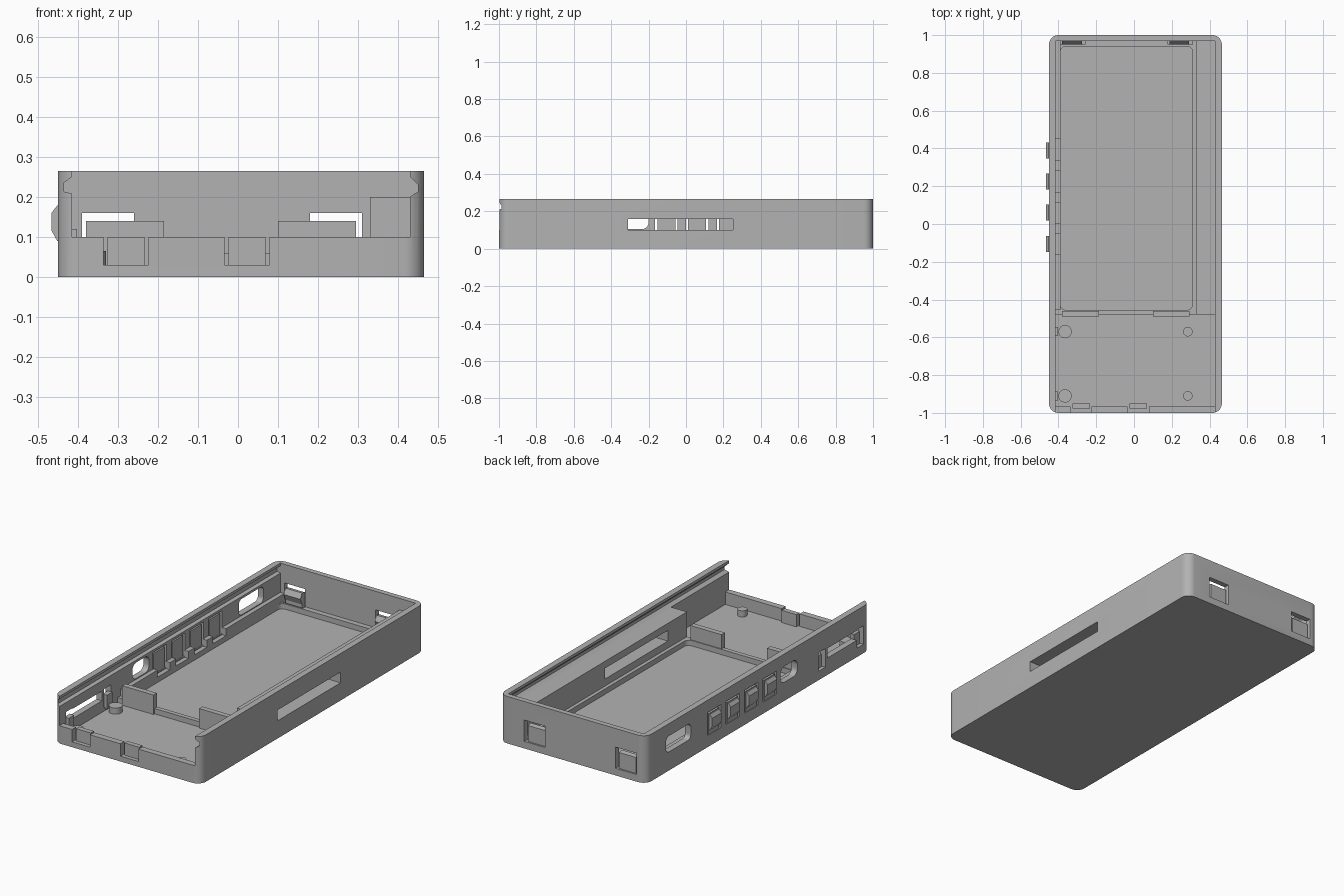
import bpy, bmesh, math

cube = bpy.data.objects.get("Cube")
if cube:
    bpy.data.objects.remove(cube, do_unlink=True)

grey = bpy.data.materials.new("matte grey")
grey.use_nodes = True
tone = (0.45, 0.45, 0.45, 1)
grey.diffuse_color = tone
grey.node_tree.nodes["Principled BSDF"].inputs["Base Color"].default_value = tone


def prism(name, points, lo, hi, axis="Z"):
    """Extrude a 2D outline: (x, y) along Z, (x, z) along Y, (y, z) along X."""
    place = {"Z": lambda a, b, h: (a, b, h),
             "Y": lambda a, b, h: (a, h, b),
             "X": lambda a, b, h: (h, a, b)}[axis]
    bm = bmesh.new()
    low = [bm.verts.new(place(a, b, lo)) for a, b in points]
    high = [bm.verts.new(place(a, b, hi)) for a, b in points]
    bm.faces.new(low)
    bm.faces.new(high)
    for i in range(len(points)):
        j = (i + 1) % len(points)
        bm.faces.new((low[i], low[j], high[j], high[i]))
    bmesh.ops.recalc_face_normals(bm, faces=bm.faces)
    mesh = bpy.data.meshes.new(name)
    bm.to_mesh(mesh)
    bm.free()
    mesh.materials.append(grey)
    obj = bpy.data.objects.new(name, mesh)
    bpy.context.collection.objects.link(obj)
    return obj


def rounded(a0, a1, b0, b1, r, steps=8):
    """Outline of a rectangle with rounded corners."""
    pts = []
    corners = [(a1 - r, b1 - r), (a0 + r, b1 - r), (a0 + r, b0 + r), (a1 - r, b0 + r)]
    for q, (a, b) in enumerate(corners):
        for s in range(steps + 1):
            t = math.pi / 2 * (q + s / steps)
            pts.append((a + r * math.cos(t), b + r * math.sin(t)))
    return pts


def box(name, x0, x1, y0, y1, z0, z1):
    return prism(name, [(x0, y0), (x1, y0), (x1, y1), (x0, y1)], z0, z1)


def cut(target, cutter):
    mod = target.modifiers.new("cut", "BOOLEAN")
    mod.operation = "DIFFERENCE"
    mod.solver = "EXACT"
    mod.object = cutter
    bpy.context.view_layer.objects.active = target
    bpy.ops.object.modifier_apply(modifier=mod.name)
    bpy.data.objects.remove(cutter, do_unlink=True)


def cut_box(*dims):
    cut(shell, box("cutter", *dims))


LEFT, RIGHT, BACK = -0.415, 0.43, 0.97   # inner wall planes
FLOOR, DECK = 0.03, 0.06                 # pocket floor and raised deck
BUTTONS = [-0.105, 0.06, 0.225, 0.39]

# Outer shell
shell = prism("case_shell", rounded(-0.45, 0.465, -1, 1, 0.05), 0, 0.265)

# Upper opening with the sliding-lid grooves, open at the front
lid = [(LEFT, 0.2), (RIGHT, 0.2), (0.45, 0.213), (0.45, 0.23), (RIGHT, 0.25),
       (RIGHT, 0.3), (LEFT, 0.3), (LEFT, 0.25), (-0.435, 0.235), (-0.435, 0.213), (LEFT, 0.208)]
cut(shell, prism("cutter", lid, -1.1, BACK, "Y"))

# Compartments; the uncut part on the +x side is the thick ledge
cut_box(LEFT, RIGHT, -1.1, -0.48, 0.1, 0.22)
cut_box(LEFT, RIGHT, -0.965, -0.48, FLOOR, 0.15)
cut_box(LEFT, 0.33, -0.6, BACK, DECK, 0.22)
cut(shell, prism("cutter", rounded(-0.39, 0.31, -0.455, 0.94, 0.03), FLOOR, 0.1))

# Side slot through the ledge
cut_box(0.3, 0.5, -0.31, 0.25, 0.1, 0.16)

# Rounded ports and button openings in the -x wall
for y0, y1, r in [(-0.35, -0.2, 0.035), (0.6, 0.82, 0.025)]:
    cut(shell, prism("cutter", rounded(y0, y1, 0.105, 0.195, r), -0.5, -0.4, "X"))
for y in BUTTONS:
    cut_box(-0.5, -0.4, y - 0.06, y + 0.06, 0.065, 0.195)

# Front port of the -x wall with a clip hole at each end
cut_box(-0.5, -0.4, -0.88, -0.62, 0.095, 0.15)
for y in (-0.91, -0.57):
    cut_box(-0.5, -0.4, y - 0.03, y + 0.03, 0.05, 0.155)

# Back wall windows and front wall notches
for x in (-0.325, 0.245):
    cut_box(x - 0.065, x + 0.065, 0.95, 1.1, 0.04, 0.16)
for x in (-0.28, 0.0225):
    cut_box(x - 0.056, x + 0.056, -1.1, -0.95, FLOOR, 0.15)

# Flexible buttons: tongue plus tapered cap
for y in BUTTONS:
    box("button_tongue", -0.447, -0.42, y - 0.048, y + 0.048, 0.05, 0.183)
    cap = [(-0.44, 0.085), (-0.452, 0.09), (-0.466, 0.115), (-0.466, 0.16), (-0.452, 0.178), (-0.44, 0.178)]
    prism("button_cap", cap, y - 0.042, y + 0.042, "Y")

# Rails and small posts along the -x side of the deck
for y0, y1 in [(-0.455, -0.16), (0.45, BACK)]:
    box("side_rail", LEFT - 0.002, -0.39, y0, y1, 0.055, 0.1)
for y in (-0.0225, 0.1425, 0.3075):
    box("button_post", LEFT - 0.002, -0.39, y - 0.028, y + 0.028, 0.055, 0.1)

# Clips in the back windows
clip = [(0.99, 0.035), (0.99, 0.13), (0.965, 0.135), (0.95, 0.105), (0.965, 0.07), (0.965, 0.035)]
for x in (-0.328, 0.24):
    prism("back_clip", clip, x - 0.052, x + 0.052, "X")

# Clips behind the front notches and inside the -x wall
for x in (-0.28, 0.0225):
    box("front_clip", x - 0.046, x + 0.046, -0.978, -0.95, 0.02, 0.099)
for y in (-0.91, -0.57):
    box("side_clip", -0.43, -0.402, y - 0.024, y + 0.024, 0.04, 0.12)

# Upright stops at the front edge of the deck
for x0, x1 in [(-0.38, -0.185), (0.1, 0.295)]:
    box("board_stop", x0, x1, -0.49, -0.46, 0.025, 0.14)

# Locating pegs on the front floor
for x, r in [(-0.365, 0.035), (0.285, 0.025)]:
    for y in (-0.91, -0.57):
        prism("locating_peg", rounded(x - r, x + r, y - r, y + r, r * 0.999), 0.02, 0.065)

# Smooth the rounded corners, keep all edges sharp
bpy.ops.object.select_all(action="DESELECT")
for obj in bpy.context.collection.objects:
    if obj.name.startswith(("case_shell", "locating_peg")):
        obj.select_set(True)
bpy.context.view_layer.objects.active = shell
bpy.ops.object.shade_smooth_by_angle(angle=math.radians(30))
